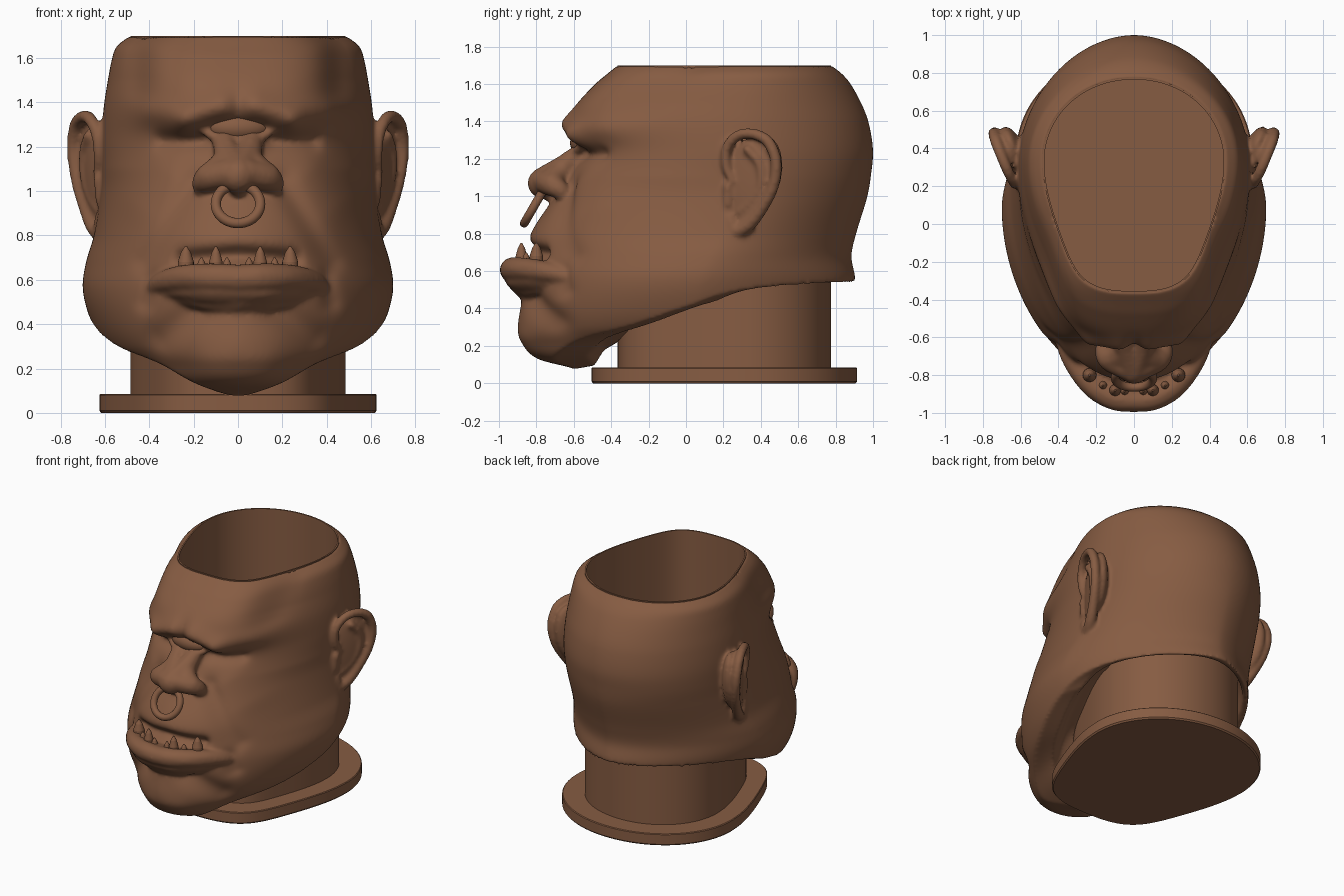
import bpy, bmesh, math
from mathutils import Vector, Matrix

if "Cube" in bpy.data.objects:
    bpy.data.objects.remove(bpy.data.objects["Cube"])

brown = bpy.data.materials.new("brown_clay")
brown.diffuse_color = (0.24, 0.107, 0.055, 1)
brown.use_nodes = True
brown.node_tree.nodes["Principled BSDF"].inputs["Base Color"].default_value = brown.diffuse_color

# Head sections: z, half width, y of widest point, front y, back y, front and back roundness
SECTIONS = [
    (.08, .30, .00, -.60, .90, 2.0, 1.7), (.13, .41, .00, -.79, .90, 2.0, 1.7),
    (.22, .50, .02, -.87, .90, 1.95, 1.7), (.30, .60, .04, -.885, .90, 1.9, 1.65),
    (.42, .665, .05, -.88, .90, 1.9, 1.65), (.56, .70, .08, -.86, .905, 1.9, 1.65),
    (.68, .685, .14, -.85, .885, 1.9, 1.65), (.80, .65, .20, -.83, .91, 1.95, 1.7),
    (1.0, .62, .28, -.70, .97, 2.0, 1.8), (1.12, .615, .30, -.62, .99, 2.1, 1.88),
    (1.24, .615, .30, -.575, 1.0, 2.2, 1.9), (1.38, .605, .30, -.615, .98, 2.4, 1.9),
    (1.48, .59, .31, -.59, .945, 2.5, 1.9), (1.60, .567, .32, -.485, .88, 2.6, 1.95),
    (1.655, .545, .33, -.42, .833, 2.65, 2.0), (1.70, .485, .33, -.365, .775, 2.7, 2.05)]
# Lower edge of the head: cosine of direction (front = 1), z
EDGE = [(-1, .54), (-.4, .50), (0, .42), (.4, .30), (.7, .22), (.9, .125), (1, .075)]


def interp(tab, t):
    """Smooth interpolation of table rows keyed by their first value."""
    t = min(max(t, tab[0][0]), tab[-1][0])
    i = 0
    while i < len(tab) - 2 and t > tab[i + 1][0]:
        i += 1
    a, b = tab[i], tab[i + 1]
    p, q = tab[max(i - 1, 0)], tab[min(i + 2, len(tab) - 1)]
    h = b[0] - a[0]
    s = (t - a[0]) / h
    out = []
    for k in range(1, len(a)):
        ma = (b[k] - p[k]) / (b[0] - p[0]) * h
        mb = (q[k] - a[k]) / (q[0] - a[0]) * h
        out.append((2*s**3 - 3*s*s + 1)*a[k] + (s**3 - 2*s*s + s)*ma
                   + (3*s*s - 2*s**3)*b[k] + (s**3 - s*s)*mb)
    return out


def section(z, u):
    """Point of the head outline at height z; u = 0 is the front."""
    w, cy, yf, yb, nf, nb = interp(SECTIONS, z)
    s, c = math.sin(u), math.cos(u)
    n = nf if c > 0 else nb
    x = w * math.copysign(abs(s) ** (2 / n), s)
    f = abs(c) ** (2 / n)
    if c > 0:
        k = min(max((z - 1.1) / .4, 0), 1)
        return x * (1 - .8 * k * f * f * (1 - f)), cy + (yf - cy) * f
    return x, cy + (yb - cy) * f


def surf(x, z):
    """Front y of the plain head at x, z."""
    lo, hi = 0, math.pi / 2
    for _ in range(25):
        m = (lo + hi) / 2
        if section(z, m)[0] < x:
            lo = m
        else:
            hi = m
    return section(z, lo)[1]


def egg(u, off):
    """Outline of the pot, grown by off."""
    x, y = section(1.70, u)
    return x * (1 + off / .485), .205 + (y - .205) * (1 + off / .57)


def finish(bm, name, angle=None):
    bmesh.ops.recalc_face_normals(bm, faces=bm.faces)
    me = bpy.data.meshes.new(name)
    bm.to_mesh(me)
    bm.free()
    ob = bpy.data.objects.new(name, me)
    bpy.context.collection.objects.link(ob)
    me.materials.append(brown)
    me.polygons.foreach_set("use_smooth", [True] * len(me.polygons))
    if angle:
        bpy.ops.object.select_all(action='DESELECT')
        ob.select_set(True)
        bpy.context.view_layer.objects.active = ob
        bpy.ops.object.shade_smooth_by_angle(angle=math.radians(angle))
    return ob


# Creases (+) and bulges (-): x1, z1, x2, z2, width, depth, mirrored in x
STROKES = [(.16, 1.225, .33, 1.225, .04, .045), (0, 1.285, .1, 1.27, .04, .04),
           (.08, 1.38, .24, 1.32, .07, -.055), (.26, 1.32, .40, 1.36, .07, -.035),
           (.20, 1.04, .42, .68, .05, .03), (.34, 1.08, .44, .95, .10, -.03),
           (.45, 1.70, .45, 1.46, .06, .04), (.18, .47, .34, .34, .07, .045),
           (0, .71, .24, .69, .04, .06), (.395, .60, .42, .50, .04, .03),
           (0, .28, .12, .24, .10, -.015)]


def relief(x, z):
    total = 0
    for x1, z1, x2, z2, w, d in STROKES:
        dx, dz = x2 - x1, z2 - z1
        t = min(max(((x - x1)*dx + (z - z1)*dz) / (dx*dx + dz*dz), 0), 1)
        r2 = (x - x1 - t*dx)**2 + (z - z1 - t*dz)**2
        if r2 < 9 * w * w:
            total += d * math.exp(-r2 / (w * w))
    return total


bm = bmesh.new()


def chain(pts):
    """Smooth row of overlapping balls through x, y, z, radius points, on both sides."""
    tab = [(i, *p) for i, p in enumerate(pts)]
    for i, (a, b) in enumerate(zip(pts, pts[1:])):
        n = max(2, int((Vector(b[:3]) - Vector(a[:3])).length / (min(a[3], b[3]) * .3)))
        for j in range(n + 1):
            x, y, z, r = interp(tab, i + j / n)
            for sx in (1, -1):
                bmesh.ops.create_icosphere(bm, subdivisions=2, radius=r,
                                           matrix=Matrix.Translation((sx * x, y, z)))


def on(x, z, r, bump):
    return (x, surf(x, z) - bump + r, z, r)


# Lower eyelid
chain([on(0, 1.232, .025, .045), on(.1, 1.242, .025, .04), on(.16, 1.28, .02, .015)])
# Nose: bridge, septum, wings
chain([(.06, -.585, 1.215, .055), (.04, -.655, 1.15, .07), (0, -.765, 1.07, .085)])
chain([(.04, -.655, 1.14, .07), (.08, -.70, 1.10, .068), (.13, -.715, 1.065, .064)])
chain([(0, -.775, 1.05, .05), (0, -.70, .985, .035)])
chain([(.04, -.76, 1.08, .068), (.13, -.715, 1.06, .064), (.163, -.665, 1.025, .045),
       (.15, -.66, .985, .03)])
# Lower lip and the wedge that joins it to the chin
chain([(0, -.933, .605, .066), (.10, -.924, .61, .066), (.20, -.872, .61, .064),
       (.28, -.788, .602, .06), (.345, -.69, .585, .05), (.395, -.60, .555, .028)])
chain([(0, -.885, .573, .09), (.10, -.875, .573, .088), (.20, -.815, .573, .08),
       (.29, -.71, .565, .065)])
chain([(0, -.845, .53, .09), (.10, -.83, .535, .085), (.20, -.77, .54, .075),
       (.28, -.68, .54, .06)])


# Ears: rim, inner fold, front flap, bowl and thick back
def ear(y, z, r, inset=0):
    return (.60 + .42 * (y - .2) + .08 * (z - .9) - inset, y, z, r)


chain([ear(y, z, r) for y, z, r in (
    (.25, 1.08, .02), (.215, 1.16, .026), (.22, 1.26, .028), (.28, 1.325, .03),
    (.36, 1.333, .03), (.44, 1.29, .032), (.482, 1.18, .032), (.465, 1.05, .032),
    (.40, .93, .035), (.33, .845, .04), (.265, .815, .04), (.235, .88, .035))])
chain([ear(y, z, .026, .01) for y, z in (
    (.33, 1.25), (.39, 1.18), (.405, 1.08), (.36, .98), (.29, .92))])
chain([ear(.225, .96, .03), ear(.225, 1.05, .03)])
for sx in (1, -1):
    for loc, size in (((.645, .345, 1.08), (.035, .15, .25)),
                      ((.640, .395, 1.12), (.055, .125, .21))):
        bmesh.ops.create_icosphere(
            bm, subdivisions=4, radius=1,
            matrix=Matrix.Translation((sx * loc[0], loc[1], loc[2]))
            @ Matrix.Rotation(-sx * math.radians(23), 4, 'Z')
            @ Matrix.Rotation(math.radians(-12), 4, 'X')
            @ Matrix.Diagonal((*size, 1)))

# Head shell: outer skin, hollow top, recessed underside round the neck
NU, NT = 300, 150
cols = []
for i in range(NU):
    u = 2 * math.pi * i / NU
    c = math.cos(u)
    zb = interp(EDGE, c)[0]
    col = []
    for j in range(NT + 1):
        z = zb + (1.70 - zb) * j / NT
        x, y = section(z, u)
        if c > 0:
            y += relief(abs(x), z) * min(1, c * 3)
        col.append((x, y, z))
    ex, ey = egg(u, -.008)
    bx, by, _ = col[0]
    col += [(ex, ey, 1.70), (ex, ey, zb + .15)]
    col += [(bx * (1 - f) + ex * f, by * (1 - f) + ey * f, zb + h)
            for f, h in ((.65, .10), (.45, .02))]
    cols.append([bm.verts.new(p) for p in col])
M = len(cols[0])
for i in range(NU):
    a, b = cols[i], cols[(i + 1) % NU]
    for j in range(M):
        k = (j + 1) % M
        bm.faces.new((a[j], b[j], b[k], a[k]))
head = finish(bm, "head")
fuse = head.modifiers.new("fuse", 'REMESH')
fuse.mode = 'VOXEL'
fuse.voxel_size = .012
fuse.use_smooth_shade = True
soft = head.modifiers.new("soften", 'SMOOTH')
soft.factor = .5
soft.iterations = 7

# Pot: flange, neck, inner wall and floor
bm = bmesh.new()
N = 128
rings = [[bm.verts.new((*egg(2 * math.pi * i / N, off), z)) for i in range(N)]
         for off, z in ((.132, 0), (.14, .01), (.14, .08), (.135, .085), (0, .085),
                        (0, 1.70), (-.01, 1.70), (-.01, .12))]
for a, b in zip(rings, rings[1:]):
    for i in range(N):
        k = (i + 1) % N
        bm.faces.new((a[i], a[k], b[k], b[i]))
bm.faces.new(rings[0])
bm.faces.new(rings[-1])
finish(bm, "neck_pot", 35)

# Single eye
bm = bmesh.new()
bmesh.ops.create_uvsphere(bm, u_segments=40, v_segments=24, radius=1,
                          matrix=Matrix.Translation((0, -.525, 1.285))
                          @ Matrix.Diagonal((.15, .095, .075, 1)))
finish(bm, "eye")

# Teeth: rounded, tapering stacks
bm = bmesh.new()
for x, y, top, r in ((.05, -.885, .70, .024), (.10, -.88, .75, .032),
                     (.165, -.855, .70, .024), (.235, -.80, .75, .038)):
    for sx in (1, -1):
        for z0, z1, ra, rb in ((0, .5, 1, .95), (.5, .8, .95, .6), (.8, 1, .6, .15)):
            lo, hi = (.61 + (top - .61) * t for t in (z0, z1))
            bmesh.ops.create_cone(bm, cap_ends=True, segments=16, radius1=r * ra, radius2=r * rb,
                                  depth=hi - lo,
                                  matrix=Matrix.Translation((sx * x, y, (lo + hi) / 2)))
finish(bm, "teeth", 50)

# Nose ring
bpy.ops.mesh.primitive_torus_add(major_radius=.10, minor_radius=.023, major_segments=64,
                                 minor_segments=16, location=(0, -.815, .942),
                                 rotation=(math.radians(60), 0, 0))
ring = bpy.context.object
ring.name = "nose_ring"
ring.data.materials.append(brown)
bpy.ops.object.shade_smooth()
